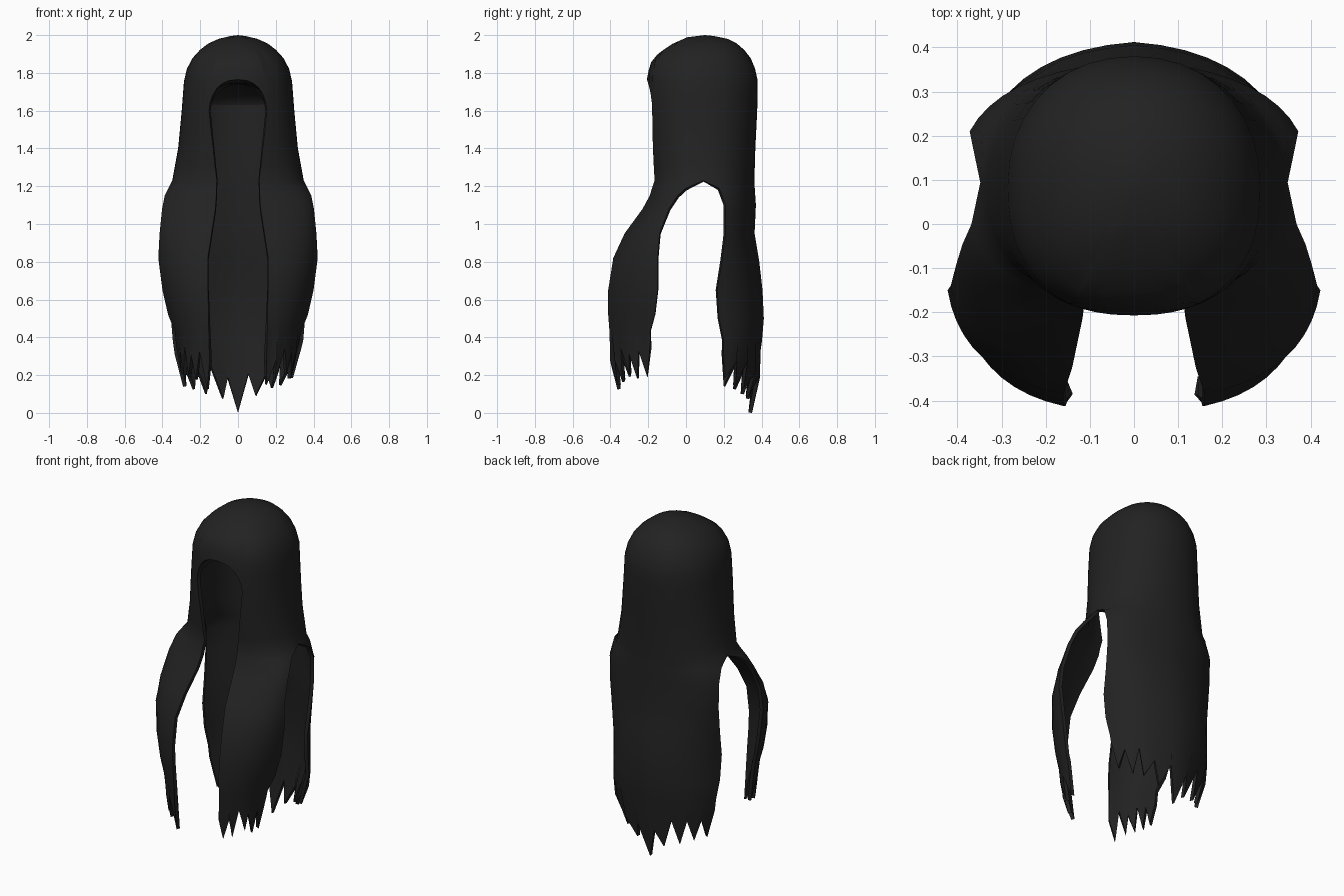
import bpy, bmesh, math, random
from math import sin, cos, radians, pi, sqrt

random.seed(4)
cube = bpy.data.objects.get("Cube")
if cube:
    bpy.data.objects.remove(cube)

# Cap outline: height, half width, front y, back y
CAP = [(2.0, 0, .1, .1), (1.99, .08, .01, .2), (1.95, .17, -.08, .28),
       (1.9, .225, -.15, .33), (1.85, .262, -.19, .358), (1.77, .285, -.207, .38),
       (1.6, .298, -.206, .377), (1.4, .317, -.19, .367), (1.23, .348, -.174, .362)]
# Front lock: height, inner edge x y, outer edge x y
LOCK = [(1.19, .115, -.18, .368, .0), (1.15, .115, -.192, .388, -.045),
        (1.08, .12, -.23, .402, -.09), (.95, .14, -.325, .415, -.14),
        (.82, .16, -.385, .422, -.15), (.65, .16, -.412, .4, -.15),
        (.52, .155, -.412, .37, -.165), (.43, .155, -.405, .335, -.19)]
# Back curtain: height, side edge x y, middle y
BACK = [(1.19, .365, .175, .364), (1.1, .372, .21, .37), (.95, .37, .21, .363),
        (.8, .365, .19, .388), (.65, .36, .165, .405), (.5, .355, .175, .412),
        (.38, .345, .2, .402)]
FACE, LOCK_N, BACK_N, TOP_N = 6, 10, 9, 9
EDGE = FACE + LOCK_N
LAST = EDGE + BACK_N
FACE_ANGLE, FACE_Z = 27, 1.6


def profile(z):
    for a, b in zip(CAP, CAP[1:]):
        if z >= b[0]:
            t = (a[0] - z) / (a[0] - b[0])
            return [p + (q - p) * t for p, q in zip(a[1:], b[1:])]
    return CAP[-1][1:]


def ring_point(z, col):
    """Point on the cap; column 0 is the front middle, LAST the back middle."""
    edge = FACE_ANGLE - 12 * max(0, FACE_Z - z) / .37
    if col <= FACE:
        a = edge * sin(pi / 2 * col / FACE)
    elif col <= EDGE:
        a = edge + (90 - edge) * (col - FACE) / LOCK_N
    else:
        a = 90 + 90 * (col - EDGE) / BACK_N
    w, front, back = profile(z)
    s, c = max(0, sin(radians(a))), cos(radians(a))
    power = .84 if c > 0 else .94
    bulge = math.copysign(abs(c) ** power, c)
    return (w * s ** power, (front + back) / 2 - (back - front) / 2 * bulge, z)


def arch(col):
    """Lower end of the crown: an arch over the face, level elsewhere."""
    if col >= FACE:
        return FACE_Z
    return FACE_Z + .165 * sqrt(1 - sin(pi / 2 * col / FACE) ** 2)


def lining_point(t, col):
    """Shallow ceiling inside the cap, spreading from its centre to the walls."""
    x, y, z = ring_point(arch(col), col)
    return (x * .96 * t, .09 + (y - .09) * .96 * t, z + (1.74 - z) * sqrt(1 - t * t))


def arc(p, ctrl, q, t):
    return [a * (1 - t) ** 2 + 2 * b * t * (1 - t) + c * t * t
            for a, b, c in zip(p, ctrl, q)]


def lock_point(row, t):
    z, xi, yi, xo, yo = row
    return (*arc((xi, yi), (xo - .03, yi + .045), (xo, yo), t), z)


def back_point(row, t):
    z, xs, ys, yb = row
    return (*arc((xs, ys), (xs * .8, yb - .02), (0, yb), t), z)


def ragged(points, pull, valley, tip):
    """Zigzag bottom row: odd columns hang down as pointed strands."""
    out = []
    n = len(points) - 1
    for i, (x, y, z) in enumerate(points):
        t = i / n
        if i % 2:
            shift = 0 if x < .001 else random.uniform(-.02, .012)
            out.append((x * pull + shift, y * pull, tip(t)))
        else:
            out.append((x * .97, y * .99, valley(t) + random.uniform(-.03, .03)))
    return out


def sheet(bm, rows, side):
    """Skin a list of equally long point rows, mirrored by side."""
    grid = [[bm.verts.new((x * side, y, z)) for x, y, z in r] for r in rows]
    for a, b in zip(grid, grid[1:]):
        for i in range(len(a) - 1):
            bm.faces.new((a[i], b[i], b[i + 1], a[i + 1]))


def finish(bm, name, upward):
    """Weld the sections into one skin whose top faces up or down."""
    bmesh.ops.remove_doubles(bm, verts=bm.verts, dist=.0008)
    bmesh.ops.dissolve_degenerate(bm, edges=bm.edges, dist=.0002)
    bmesh.ops.recalc_face_normals(bm, faces=bm.faces)
    crest = min(bm.faces, key=lambda f: (f.calc_center_median().xy.length
                                         - f.calc_center_median().z * 2))
    if (crest.normal.z > 0) != upward:
        bmesh.ops.reverse_faces(bm, faces=bm.faces)
    mesh = bpy.data.meshes.new(name)
    bm.to_mesh(mesh)
    bm.free()
    mesh.materials.append(black)
    obj = bpy.data.objects.new(name, mesh)
    bpy.context.collection.objects.link(obj)
    return obj


# Black hair colour
black = bpy.data.materials.new("soft_black")
black.use_nodes = True
colour = (.016, .016, .016, 1)
black.diffuse_color = colour
black.node_tree.nodes["Principled BSDF"].inputs["Base Color"].default_value = colour

hair_bm, lining_bm = bmesh.new(), bmesh.new()
for side in (1, -1):
    # Crown, ending in the arch above the face
    sheet(hair_bm, [[ring_point(2 - (2 - arch(c)) * (k / TOP_N) ** 2, c)
                     for c in range(LAST + 1)] for k in range(TOP_N + 1)], side)

    # Cap sides and back, beside the face opening
    sheet(hair_bm, [[ring_point(z, c) for c in range(FACE, LAST + 1)]
                    for z in (FACE_Z, 1.5, 1.4, 1.31, 1.23)], side)

    # Front lock with pointed ends
    rows = [[ring_point(1.23, c) for c in range(FACE, EDGE + 1)]]
    rows += [[lock_point(r, i / LOCK_N) for i in range(LOCK_N + 1)] for r in LOCK]
    rows.append(ragged(rows[-1], .92, lambda t: .29 + .07 * t,
                       lambda t: random.uniform(.11, .19) + .07 * t))
    sheet(hair_bm, rows, side)

    # Half of the back curtain with pointed ends
    rows = [[ring_point(1.23, c) for c in range(EDGE, LAST + 1)]]
    rows += [[back_point(r, i / BACK_N) for i in range(BACK_N + 1)] for r in BACK]
    rows.append(ragged(rows[-1], .87, lambda t: .32 - .13 * t,
                       lambda t: 0 if t == 1 else .17 - .13 * t + random.uniform(-.02, .04)))
    sheet(hair_bm, rows, side)

    # Ceiling inside the cap
    sheet(lining_bm, [[lining_point(sin(pi / 2 * k / 6), c) for c in range(LAST + 1)]
                      for k in range(7)], side)

hair = finish(hair_bm, "long_hair", True)
lining = finish(lining_bm, "cap_lining", False)

# Hair thickness, then smooth shading with crisp rims
thick = hair.modifiers.new("thickness", 'SOLIDIFY')
thick.thickness = .02
thick.offset = -1
bpy.ops.object.select_all(action='DESELECT')
hair.select_set(True)
bpy.context.view_layer.objects.active = hair
bpy.ops.object.modifier_apply(modifier=thick.name)
lining.select_set(True)
bpy.ops.object.shade_smooth_by_angle(angle=radians(45))
